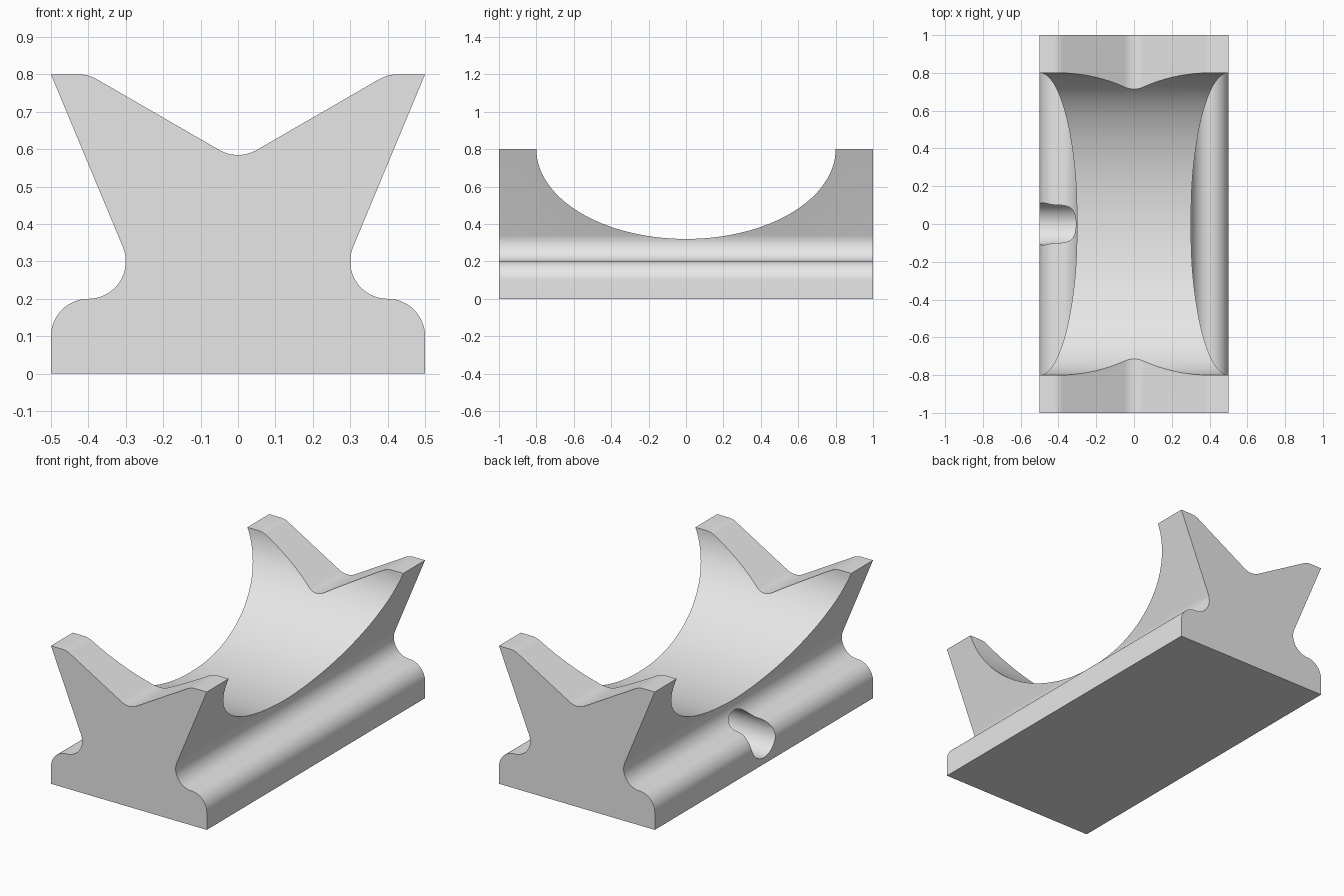
import bpy
import bmesh
from math import pi, sin, cos, tan
from mathutils import Vector

cube = bpy.data.objects.get("Cube")
if cube:
    bpy.data.objects.remove(cube, do_unlink=True)

grey = bpy.data.materials.new("plain grey")
grey.use_nodes = True
grey.diffuse_color = (0.8, 0.8, 0.8, 1)
grey.node_tree.nodes["Principled BSDF"].inputs["Base Color"].default_value = (0.8, 0.8, 0.8, 1)


def rounded_outline(corners, steps=16):
    """Outline through (x, z, radius) corners, each rounded by a tangent arc."""
    points = []
    for i, (x, z, radius) in enumerate(corners):
        corner = Vector((x, z))
        if radius == 0:
            points.append(corner)
            continue
        before = (Vector(corners[i - 1][:2]) - corner).normalized()
        after = (Vector(corners[(i + 1) % len(corners)][:2]) - corner).normalized()
        half = before.angle(after) / 2
        centre = corner + (before + after).normalized() * (radius / sin(half))
        start = corner + before * (radius / tan(half)) - centre
        end = corner + after * (radius / tan(half)) - centre
        sweep = pi - 2 * half
        for s in range(steps + 1):
            t = s / steps
            arm = (start * sin((1 - t) * sweep) + end * sin(t * sweep)) / sin(sweep)
            points.append(centre + arm)
    return points


def prism(name, outline, offset):
    """Extrude a closed 3D outline along an offset."""
    bm = bmesh.new()
    face = bm.faces.new([bm.verts.new(p) for p in outline])
    extruded = bmesh.ops.extrude_face_region(bm, geom=[face])["geom"]
    moved = [v for v in extruded if isinstance(v, bmesh.types.BMVert)]
    bmesh.ops.translate(bm, verts=moved, vec=offset)
    bmesh.ops.recalc_face_normals(bm, faces=bm.faces)
    mesh = bpy.data.meshes.new(name)
    bm.to_mesh(mesh)
    bm.free()
    mesh.materials.append(grey)
    obj = bpy.data.objects.new(name, mesh)
    bpy.context.collection.objects.link(obj)
    return obj


def ellipse_cutter(name, x_start, length, z, y_radius, z_radius, count):
    angles = [2 * pi * i / count for i in range(count)]
    outline = [(x_start, y_radius * cos(a), z + z_radius * sin(a)) for a in angles]
    return prism(name, outline, (length, 0, 0))


# Cradle body: foot, waist, flared flank and V-shaped top, mirrored
half = [(0.5, 0, 0), (0.5, 0.2, 0.1), (0.25, 0.2, 0.1), (0.5, 0.8, 0), (0.4, 0.8, 0.1)]
valley = [(0, 0.569, 0.1)]
corners = half + valley + [(-x, z, r) for x, z, r in reversed(half)]
outline = [(p.x, -1, p.y) for p in rounded_outline(corners)]
body = prism("cradle_body", outline, (0, 2, 0))

# Elliptical hollow across the top, and a round blind hole in the right side
cutters = [
    ellipse_cutter("hollow_cutter", -0.7, 1.4, 0.8, 0.8, 0.48, 128),
    ellipse_cutter("side_hole_cutter", -0.7, 0.7, 0.15, 0.112, 0.112, 64),
]
bpy.ops.object.select_all(action="DESELECT")
bpy.context.view_layer.objects.active = body
body.select_set(True)
for cutter in cutters:
    cutter.hide_render = True
    cut = body.modifiers.new(cutter.name, "BOOLEAN")
    cut.operation = "DIFFERENCE"
    cut.solver = "EXACT"
    cut.object = cutter
    bpy.ops.object.modifier_apply(modifier=cut.name)
    bpy.data.objects.remove(cutter, do_unlink=True)

bpy.ops.object.shade_smooth_by_angle(angle=pi / 7)
